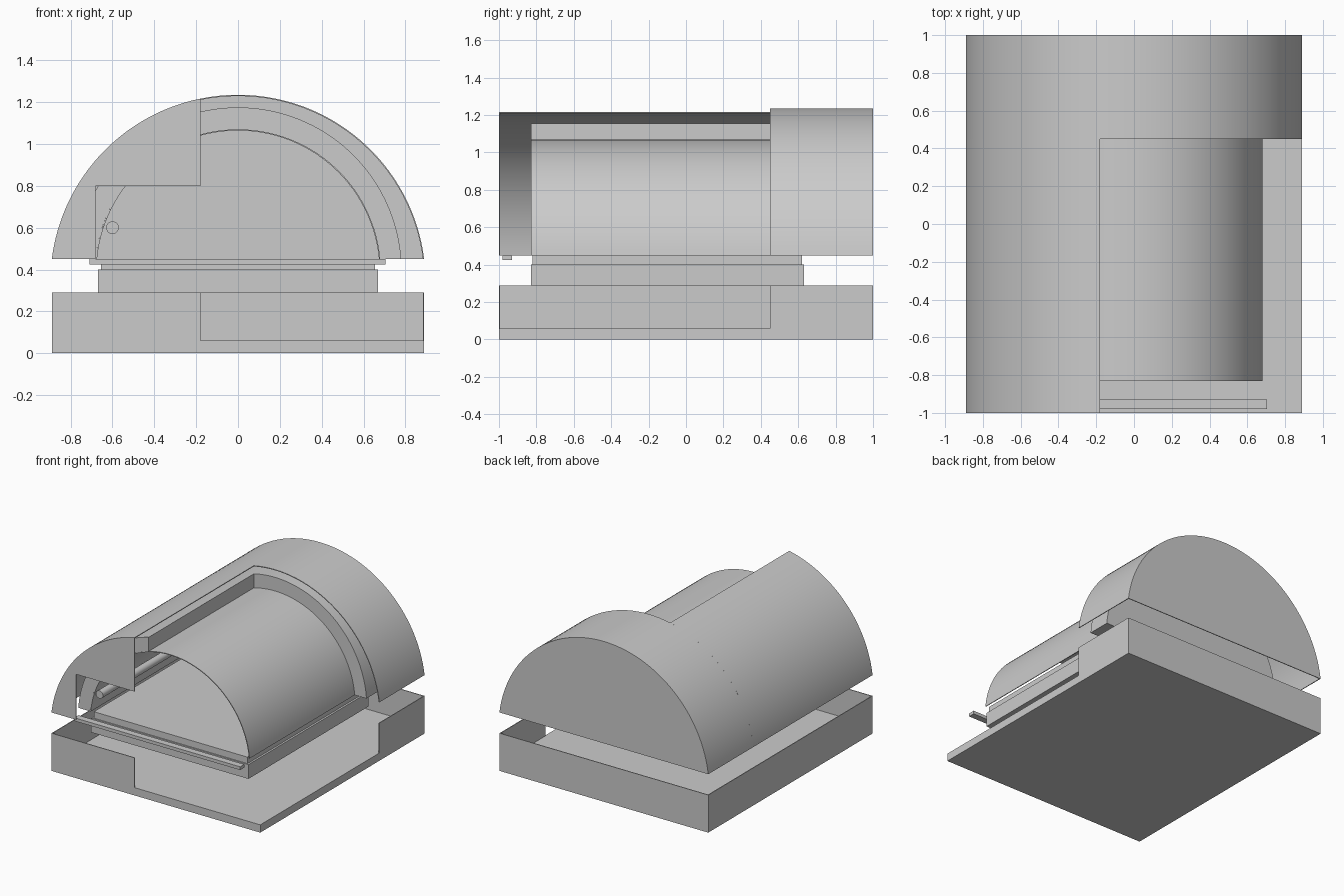
import bpy, bmesh
from math import atan2, acos, cos, sin, pi

if "Cube" in bpy.data.objects:
    bpy.data.objects.remove(bpy.data.objects["Cube"], do_unlink=True)

GREY = (0.6, 0.6, 0.6, 1)
grey = bpy.data.materials.new("light_grey")
grey.use_nodes = True
grey.diffuse_color = GREY
grey.node_tree.nodes["Principled BSDF"].inputs["Base Color"].default_value = GREY

SPRING = 0.45            # height where every arch starts
CUT_X, CUT_Y = -0.18, 0.45   # corner of the cutaway
THIN = 0.006


def finish(name, bm):
    bmesh.ops.recalc_face_normals(bm, faces=bm.faces)
    mesh = bpy.data.meshes.new(name)
    bm.to_mesh(mesh)
    bm.free()
    mesh.materials.append(grey)
    obj = bpy.data.objects.new(name, mesh)
    bpy.context.collection.objects.link(obj)
    bpy.ops.object.select_all(action='DESELECT')
    obj.select_set(True)
    bpy.context.view_layer.objects.active = obj
    bpy.ops.object.shade_smooth_by_angle(angle=pi / 6)
    return obj


def prism(name, profile, y0, y1):
    """Extrude an x-z outline along y."""
    bm = bmesh.new()
    face = bm.faces.new([bm.verts.new((x, y0, z)) for x, z in profile])
    out = bmesh.ops.extrude_face_region(bm, geom=[face])
    moved = [v for v in out["geom"] if isinstance(v, bmesh.types.BMVert)]
    bmesh.ops.translate(bm, verts=moved, vec=(0, y1 - y0, 0))
    return finish(name, bm)


def box(name, x0, x1, y0, y1, z0, z1):
    return prism(name, [(x0, z0), (x1, z0), (x1, z1), (x0, z1)], y0, y1)


def arc(half, top, x_end=None, steps=56):
    """Circular arch from -half to x_end, with its crown at height top."""
    rise = top - SPRING
    r = (half * half + rise * rise) / (2 * rise)
    zc = top - r
    start = atan2(SPRING - zc, -half)
    end = pi - start if x_end is None else acos(x_end / r)
    angles = [start + (end - start) * i / steps for i in range(steps + 1)]
    return [(r * cos(a), zc + r * sin(a)) for a in angles]


def arch(name, outer, inner, y0, y1, x_end=None):
    return prism(name, arc(*outer, x_end) + arc(*inner, x_end)[::-1], y0, y1)


def shrink(size, t):
    return size[0] - t, size[1] - t


HOOD, LINING, VAULT = (0.89, 1.235), (0.78, 1.175), (0.68, 1.07)

# Open tray with its front corner cut away
W, H, FLOOR = 0.89, 0.29, 0.06
box("tray_floor", -W, W, -1, 1, 0, FLOOR)
box("tray_back_wall", -W, W, 1 - THIN, 1, FLOOR, H)
box("tray_right_wall", -W, -W + THIN, -1, 1, FLOOR, H)
box("tray_front_wall", -W, CUT_X, -1, -1 + THIN, FLOOR, H)
box("tray_left_wall", W - THIN, W, CUT_Y, 1, FLOOR, H)

# Hearth slabs
box("hearth_base", -0.67, 0.67, -0.83, 0.63, H, 0.40)
box("hearth_top", -0.655, 0.655, -0.82, 0.62, 0.40, SPRING)

# Thin outer hood, cut away over the front left
arch("hood_back_shell", HOOD, shrink(HOOD, THIN), CUT_Y, 1)
arch("hood_front_shell", HOOD, shrink(HOOD, THIN), -1, CUT_Y, CUT_X)
prism("hood_back_wall", arc(*HOOD), 1 - THIN, 1)
door = [(CUT_X, 0.80), (-0.68, 0.80), (-0.68, SPRING)]
prism("hood_front_wall", arc(*HOOD, CUT_X) + door, -1, -1 + THIN)

# Thick lining, cut the same way
arch("lining_back", LINING, VAULT, CUT_Y, 0.63)
arch("lining_front", LINING, VAULT, -0.83, CUT_Y, CUT_X)
prism("lining_end", arc(*LINING), 0.62, 0.63)

# Inner vault, open at the front
arch("vault", VAULT, shrink(VAULT, THIN), -0.83, 0.62)

# Tube along the vault wall and bar in front of the hearth
tube = [(-0.6 + 0.03 * cos(i * pi / 16), 0.6 + 0.03 * sin(i * pi / 16)) for i in range(32)]
prism("burner_tube", tube, -0.83, 0.62)
box("front_bar", -0.71, 0.705, -0.98, -0.93, 0.425, SPRING)
